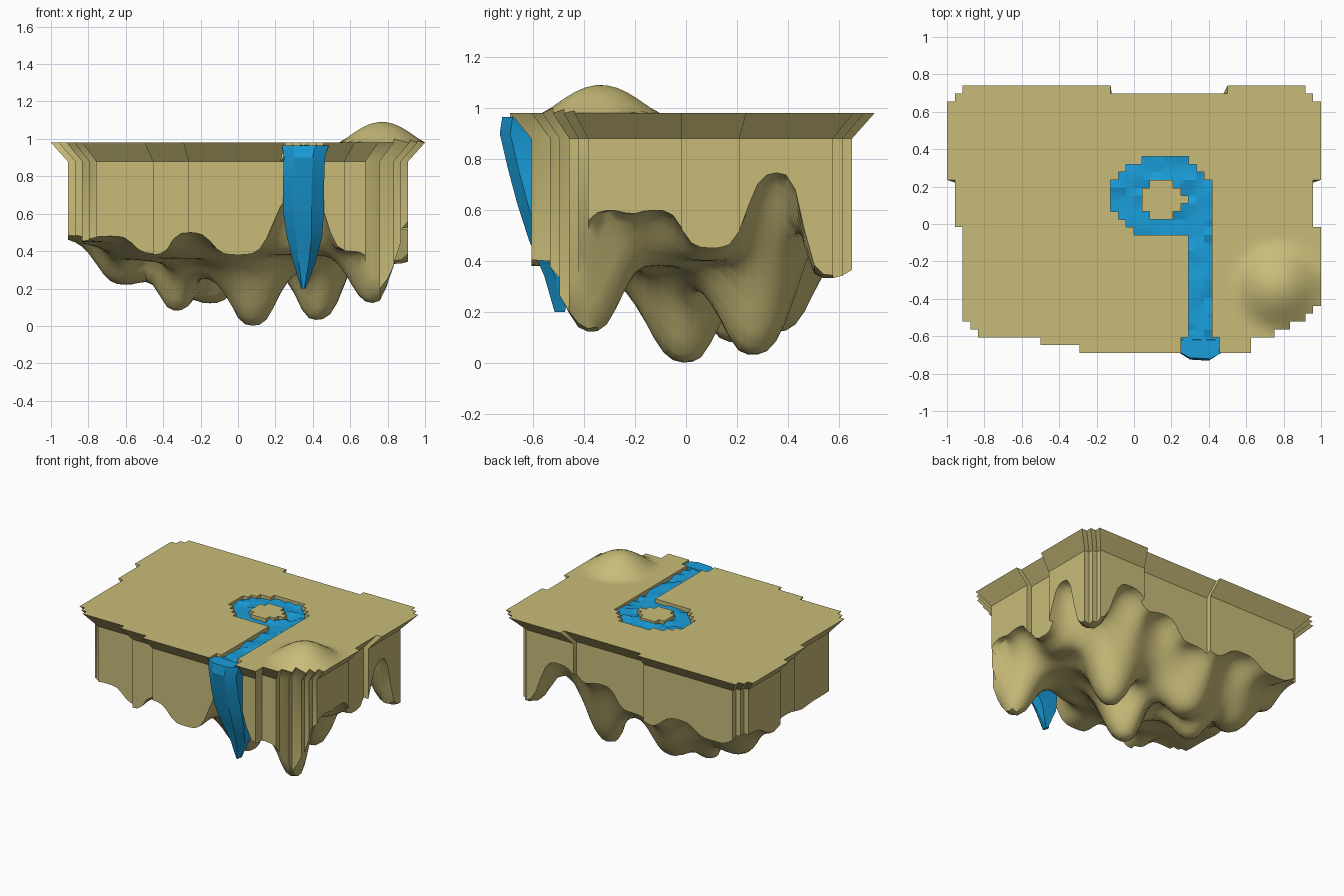
import bpy, bmesh, math, random

if "Cube" in bpy.data.objects:
    bpy.data.objects.remove(bpy.data.objects["Cube"])

random.seed(4)
NX, NY = 48, 34
CX, CY = 2 / NX, 1.43 / NY
TOP, FLOOR, WATER = 0.98, 0.92, 0.955


def material(name, rgb):
    m = bpy.data.materials.new(name)
    m.diffuse_color = (*rgb, 1)
    m.use_nodes = True
    m.node_tree.nodes["Principled BSDF"].inputs["Base Color"].default_value = m.diffuse_color
    return m


def finish(bm, name, mat, angle=35):
    bmesh.ops.recalc_face_normals(bm, faces=bm.faces)
    me = bpy.data.meshes.new(name)
    bm.to_mesh(me)
    bm.free()
    ob = bpy.data.objects.new(name, me)
    bpy.context.collection.objects.link(ob)
    me.materials.append(mat)
    bpy.ops.object.select_all(action='DESELECT')
    bpy.context.view_layer.objects.active = ob
    ob.select_set(True)
    bpy.ops.object.shade_smooth_by_angle(angle=math.radians(angle))
    return ob


# Stepped coastline
def limit(y, steps, last):
    for ymin, v in steps:
        if y > ymin:
            return v
    return last


def is_inside(i, j):
    if not (0 <= i < NX and 0 <= j < NY):
        return False
    x, y = -1 + (i + .5) * CX, -.69 + (j + .5) * CY
    if y > .695 and -.13 < x < .49:
        return False
    right = limit(y, [(.70, .915), (.66, .96), (.23, 1), (-.02, .955), (-.44, 1),
                      (-.48, .955), (-.52, .92), (-.56, .83), (-.61, .75)], .62)
    left = limit(y, [(.70, -.915), (.66, -.96), (.23, -1), (-.02, -.955), (-.52, -.92),
                     (-.57, -.87), (-.61, -.83), (-.65, -.5)], -.29)
    return left < x < right


# Pond ring and river
def is_water(i, j):
    x, y = -1 + (i + .5) * CX, -.69 + (j + .5) * CY
    outer = ((x - .15) / .27) ** 2 + ((y - .15) / .215) ** 2 < 1
    inner = ((x - .16) / .115) ** 2 + ((y - .13) / .105) ** 2 < 1
    river = .29 < x < .416 and y < .19
    mouth = .25 < x < .46 and y < -.62
    return (outer and not inner) or river or mouth


# Hanging spikes and the saddles between them, on the underside
UNDER = [(.42, .26, .03), (.72, -.37, .12), (.08, 0, 0), (-.33, .18, .08), (-.15, .34, .12),
         (-.6, .25, .22), (.85, .55, .33),
         (.9, -.3, .6), (.9, -.12, .6), (.9, .1, .45), (.88, .36, .75),
         (0, -.6, .38), (-.27, -.6, .5), (-.45, -.6, .38), (-.68, -.54, .48), (.35, -.6, .72),
         (.6, -.55, .4), (.27, -.3, .38), (.5, -.12, .38), (.25, .16, .32), (.68, .08, .4),
         (-.12, .12, .28), (-.48, .08, .38), (-.3, -.22, .36),
         (.58, .64, .7), (.25, .64, .62), (0, .64, .48), (-.4, .64, .55), (-.7, .62, .47),
         (-.88, .55, .55), (-.88, .1, .5), (-.85, -.35, .45)]


def under(x, y):
    num = den = 0
    for px, py, pz in UNDER:
        w = 1 / ((x - px) ** 2 + (y - py) ** 2 + .0008) ** 1.6
        num += w * pz
        den += w
    return num / den


def hill(x, y):
    d = ((x - .77) / .235) ** 2 + ((y + .335) / .235) ** 2
    return .112 * max(0, 1 - d) ** 1.4


tan = material("earth", (.58, .5, .19))
blue = material("water", (.01, .34, .7))

# Island body: top, flared brim, walls and spiky underside
bm = bmesh.new()
cache = {}


def vert(i, j, layer):
    key = (i, j, layer)
    if key not in cache:
        x, y = -1 + i * CX, -.69 + j * CY
        if layer == 'land':
            co = (x, y, TOP + hill(x, y))
        elif layer == 'bed':
            co = (x, y, FLOOR)
        else:
            x, y = x * .91, y * .88
            co = (x, y, .88 if layer == 'wall' else under(x, y))
        cache[key] = bm.verts.new(co)
    return cache[key]


def wall(a, b, upper, lower):
    bm.faces.new([vert(*a, upper), vert(*b, upper), vert(*b, lower), vert(*a, lower)])


for i in range(NX):
    for j in range(NY):
        if not is_inside(i, j):
            continue
        layer = 'bed' if is_water(i, j) else 'land'
        c = [(i, j), (i + 1, j), (i + 1, j + 1), (i, j + 1)]
        bm.faces.new([vert(*p, layer) for p in c])
        bm.faces.new([vert(*p, 'under') for p in reversed(c)])
        for k, (di, dj) in enumerate([(0, -1), (1, 0), (0, 1), (-1, 0)]):
            a, b, n = c[k], c[(k + 1) % 4], (i + di, j + dj)
            if not is_inside(*n):
                wall(a, b, layer, 'wall')
                wall(a, b, 'wall', 'under')
            elif layer == 'land' and is_water(*n):
                wall(a, b, 'land', 'bed')
finish(bm, "floating_island", tan)

# Pond and river surface
bm = bmesh.new()
wv = {}
for i in range(NX):
    for j in range(NY):
        if is_inside(i, j) and is_water(i, j):
            for p in [(i, j), (i + 1, j), (i + 1, j + 1), (i, j + 1)]:
                if p not in wv:
                    wv[p] = bm.verts.new((-1 + p[0] * CX, -.69 + p[1] * CY,
                                          WATER + random.uniform(-.008, .012)))
            bm.faces.new([wv[p] for p in [(i, j), (i + 1, j), (i + 1, j + 1), (i, j + 1)]])
finish(bm, "river", blue, 20)

# Waterfall: stacked sections (z, x centre, half width, front y, back y)
bm = bmesh.new()
rings = []
for z, xc, hw, yf, yb in [(.965, .36, .125, -.715, -.62), (.9, .355, .11, -.725, -.61),
                          (.75, .35, .11, -.69, -.58), (.62, .35, .11, -.655, -.55),
                          (.48, .355, .095, -.61, -.48), (.34, .355, .06, -.55, -.45),
                          (.2, .35, .012, -.51, -.49)]:
    ring = [(-1, yb), (-1, yf + .035), (-.5, yf), (.4, yf - .006), (1, yf + .035), (1, yb)]
    rings.append([bm.verts.new((xc + hw * u, y, z)) for u, y in ring])
for r, s in zip(rings, rings[1:]):
    for k in range(6):
        n = (k + 1) % 6
        bm.faces.new([r[k], r[n], s[n], s[k]])
bm.faces.new(rings[0])
bm.faces.new(rings[-1])
finish(bm, "waterfall", blue, 20)
